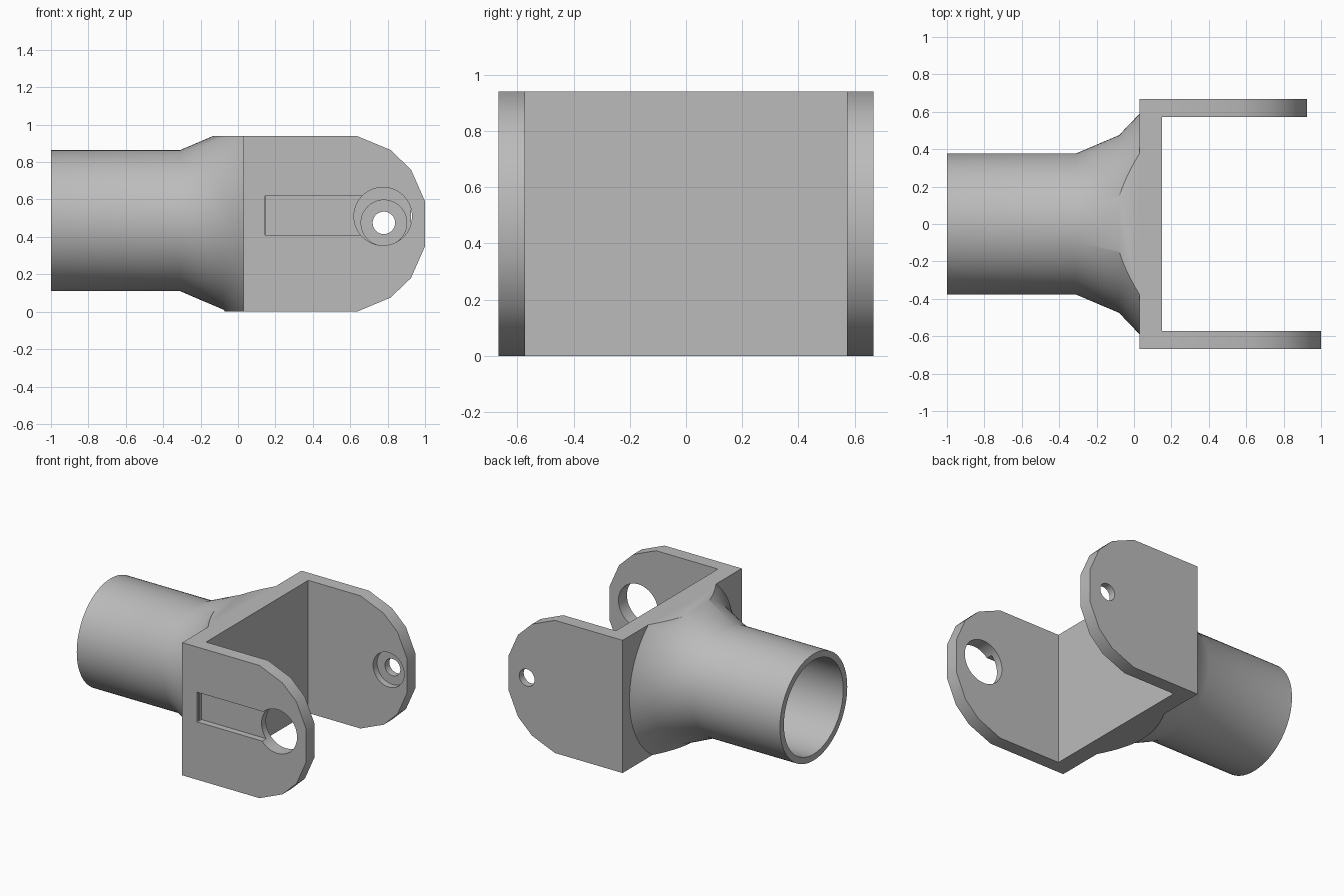
import bpy, bmesh, math
from mathutils import Matrix, Vector

if "Cube" in bpy.data.objects:
    bpy.data.objects.remove(bpy.data.objects["Cube"], do_unlink=True)

HEIGHT = 0.94
HALF_W = 0.667
WALL = 0.095
AXIS_Z = 0.487

grey = bpy.data.materials.new("plain grey")
grey.use_nodes = True
grey.diffuse_color = (0.5, 0.5, 0.5, 1)
grey.node_tree.nodes["Principled BSDF"].inputs["Base Color"].default_value = grey.diffuse_color


def finish(name, bm):
    bmesh.ops.recalc_face_normals(bm, faces=bm.faces)
    mesh = bpy.data.meshes.new(name)
    bm.to_mesh(mesh)
    bm.free()
    mesh.materials.append(grey)
    obj = bpy.data.objects.new(name, mesh)
    bpy.context.collection.objects.link(obj)
    return obj


def box(name, lo, hi):
    bm = bmesh.new()
    bmesh.ops.create_cube(bm, size=1)
    for v in bm.verts:
        v.co = [l + (c + 0.5) * (h - l) for c, l, h in zip(v.co, lo, hi)]
    return finish(name, bm)


def cylinder(name, radius, start, end, sides=64):
    """Cylinder between two points."""
    start, end = Vector(start), Vector(end)
    axis = end - start
    turn = axis.to_track_quat('Z', 'Y').to_matrix().to_4x4()
    bm = bmesh.new()
    bmesh.ops.create_cone(bm, cap_ends=True, segments=sides, radius1=radius, radius2=radius,
                          depth=axis.length, matrix=Matrix.Translation((start + end) / 2) @ turn)
    return finish(name, bm)


def lathe_x(name, profile, sides=96):
    """Closed solid turned around the tube axis, from (x, radius) pairs."""
    bm = bmesh.new()
    rings = []
    for x, r in profile:
        rings.append([bm.verts.new((x, r * math.cos(a), AXIS_Z + r * math.sin(a)))
                      for a in (2 * math.pi * i / sides for i in range(sides))])
    for a, b in zip(rings, rings[1:]):
        for i in range(sides):
            j = (i + 1) % sides
            bm.faces.new((a[i], a[j], b[j], b[i]))
    bm.faces.new(rings[0])
    bm.faces.new(rings[-1])
    return finish(name, bm)


def arm(name, y0, y1, shift):
    """Flat lug with a faceted round end, mirrored about mid height."""
    half = [(0.03, 0), (0.635 + shift, 0), (0.815 + shift, 0.075),
            (0.925 + shift, 0.18), (1.0 + shift, 0.35)]
    outline = half + [(x, HEIGHT - z) for x, z in reversed(half)]
    bm = bmesh.new()
    face = bm.faces.new([bm.verts.new((x, y0, z)) for x, z in outline])
    out = bmesh.ops.extrude_face_region(bm, geom=[face])
    moved = [g for g in out["geom"] if isinstance(g, bmesh.types.BMVert)]
    bmesh.ops.translate(bm, verts=moved, vec=(0, y1 - y0, 0))
    return finish(name, bm)


def combine(target, tool, operation):
    """Apply a boolean and remove the tool."""
    mod = target.modifiers.new("boolean", 'BOOLEAN')
    mod.operation = operation
    mod.solver = 'EXACT'
    mod.object = tool
    bpy.context.view_layer.objects.active = target
    bpy.ops.object.modifier_apply(modifier=mod.name)
    bpy.data.objects.remove(tool, do_unlink=True)


# Front arm: through hole and shallow outside slot
front = arm("front_arm", -HALF_W, -HALF_W + WALL, 0)
combine(front, cylinder("cutter", 0.155, (0.775, -0.8, 0.51), (0.775, -0.4, 0.51)), 'DIFFERENCE')
combine(front, box("cutter", (0.145, -0.8, 0.41), (0.75, -HALF_W + 0.045, 0.62)), 'DIFFERENCE')

# Back arm: small hole with an inside counterbore
back = arm("back_arm", HALF_W - WALL, HALF_W, -0.075)
combine(back, cylinder("cutter", 0.06, (0.78, 0.4, 0.475), (0.78, 0.8, 0.475)), 'DIFFERENCE')
combine(back, cylinder("cutter", 0.122, (0.78, 0.4, 0.475), (0.78, HALF_W - 0.05, 0.475)), 'DIFFERENCE')

# Flared tube, trimmed flat above and below
tube = lathe_x("tube", [(-1, 0.377), (-0.31, 0.377), (-0.08, 0.475), (0.03, 0.59), (0.08, 0.59)])
combine(tube, box("trim", (-2, -1, 0), (1, 1, HEIGHT)), 'INTERSECT')

# Join into one yoke, then bore the socket
yoke = box("yoke", (0.03, -HALF_W + 0.02, 0), (0.15, HALF_W - 0.02, HEIGHT))
for part in (front, back, tube):
    combine(yoke, part, 'UNION')
combine(yoke, cylinder("bore", 0.332, (-1.2, 0, AXIS_Z), (0.03, 0, AXIS_Z), 96), 'DIFFERENCE')

bpy.ops.object.select_all(action='DESELECT')
yoke.select_set(True)
bpy.context.view_layer.objects.active = yoke
bpy.ops.object.shade_smooth_by_angle(angle=math.radians(30))
